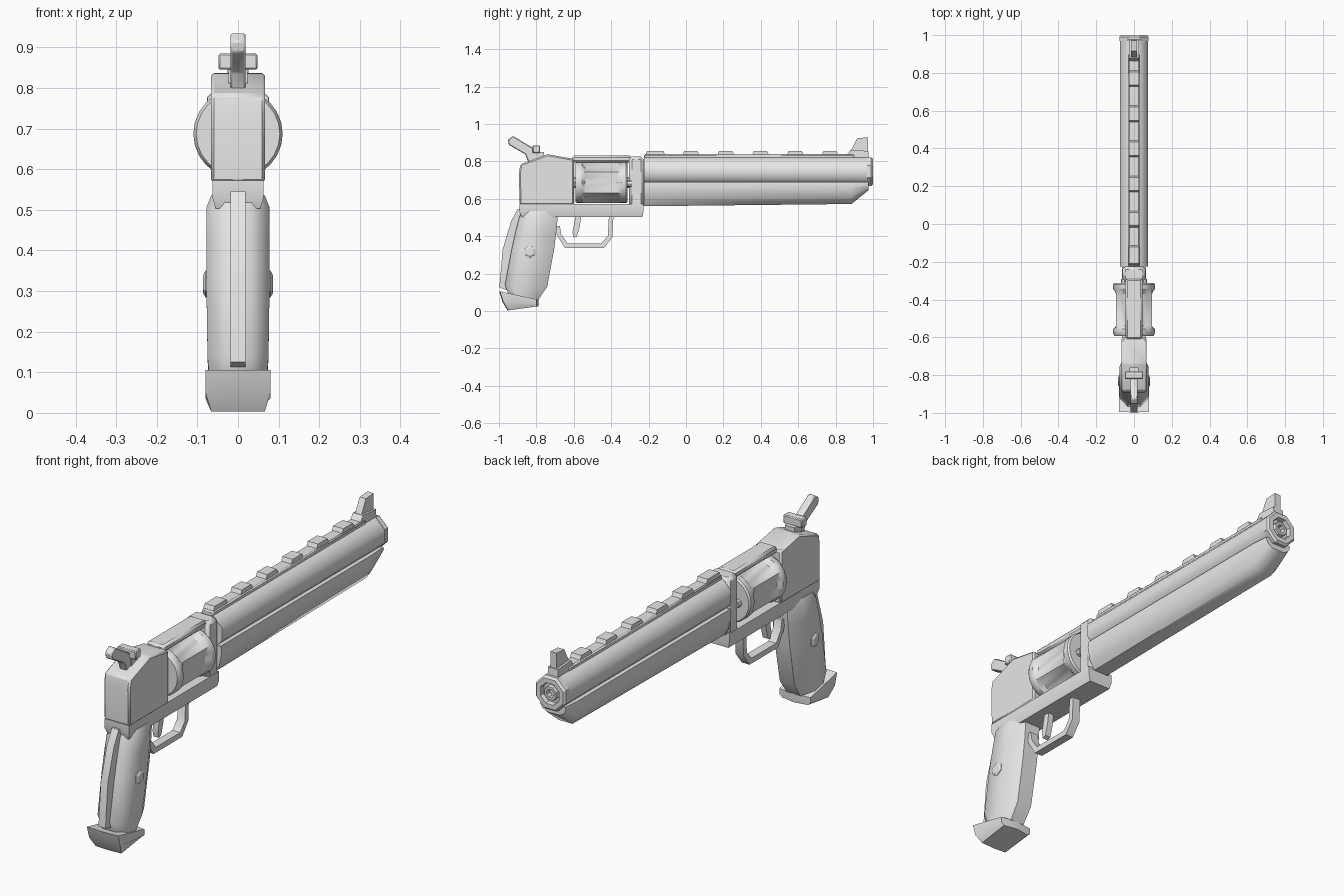
import bpy, bmesh, math
from mathutils import Vector

cube = bpy.data.objects.get("Cube")
if cube:
    bpy.data.objects.remove(cube, do_unlink=True)

steel = bpy.data.materials.new("light_grey")
steel.use_nodes = True
GREY = (0.8, 0.8, 0.8, 1)
steel.diffuse_color = GREY
steel.node_tree.nodes["Principled BSDF"].inputs["Base Color"].default_value = GREY


def finish(name, bm, angle=40, bevel=0):
    bmesh.ops.recalc_face_normals(bm, faces=bm.faces)
    mesh = bpy.data.meshes.new(name)
    bm.to_mesh(mesh)
    bm.free()
    mesh.materials.append(steel)
    obj = bpy.data.objects.new(name, mesh)
    bpy.context.collection.objects.link(obj)
    bpy.ops.object.select_all(action="DESELECT")
    bpy.context.view_layer.objects.active = obj
    obj.select_set(True)
    bpy.ops.object.shade_smooth_by_angle(angle=math.radians(angle))
    if bevel:
        mod = obj.modifiers.new("bevel", "BEVEL")
        mod.width = bevel
        mod.segments = 1
        mod.limit_method = "ANGLE"
    return obj


def loft(name, rings, angle=40, caps=True, bevel=0):
    """Skin equal-length rings of points in order."""
    bm = bmesh.new()
    loops = [[bm.verts.new(p) for p in ring] for ring in rings]
    n = len(loops[0])
    for a, b in zip(loops, loops[1:]):
        for i in range(n):
            j = (i + 1) % n
            bm.faces.new((a[i], a[j], b[j], b[i]))
    if caps:
        bm.faces.new(loops[0])
        bm.faces.new(loops[-1])
    return finish(name, bm, angle, bevel)


def plate(name, profile, half, bevel=0, x=0):
    """Side profile (y, z) extruded across x."""
    return loft(name, [[(x + s * half, y, z) for y, z in profile] for s in (-1, 1)], bevel=bevel)


def box(name, y0, y1, z0, z1, half, bevel=0):
    return plate(name, [(y0, z0), (y1, z0), (y1, z1), (y0, z1)], half, bevel)


def circle(y, r, z, n, turn=0.0):
    return [(r * math.cos(2 * math.pi * (i + turn) / n), y,
             z + r * math.sin(2 * math.pi * (i + turn) / n)) for i in range(n)]


# Frame: rear housing, lower rail, front block and top strap
plate("rear_frame", [(-0.89, 0.567), (-0.60, 0.567), (-0.60, 0.813), (-0.74, 0.838),
                     (-0.885, 0.785), (-0.893, 0.74)], 0.067, 0.008)
loft("lower_frame", [[(-w, y0, z), (w, y0, z), (w, y1, z), (-w, y1, z)]
                     for w, y0, y1, z in ((0.055, -0.88, -0.232, 0.503),
                                          (0.063, -0.89, -0.228, 0.53),
                                          (0.063, -0.89, -0.228, 0.572))])
box("front_block", -0.305, -0.225, 0.55, 0.825, 0.06, 0.015)
box("top_strap", -0.61, -0.29, 0.795, 0.83, 0.045, 0.01)

# Fluted cylinder: six grooves between the full end rings
CYL_Z = 0.687


def flute_ring(y, r, depth):
    ring = []
    for i in range(24):
        a = 2 * math.pi * i / 24
        rr = r - depth * (1.0, 0.75, 0.0, 0.75)[i % 4]
        ring.append((rr * math.cos(a), y, CYL_Z + rr * math.sin(a)))
    return ring


loft("cylinder", [flute_ring(y, r, d) for y, r, d in (
    (-0.592, 0.103, 0), (-0.58, 0.11, 0), (-0.555, 0.11, 0), (-0.54, 0.11, 0.022),
    (-0.37, 0.11, 0.022), (-0.345, 0.11, 0), (-0.32, 0.11, 0), (-0.312, 0.104, 0))], 35)
loft("cylinder_axle", [circle(y, 0.03, CYL_Z, 8) for y in (-0.62, -0.28)])
for side, label in ((1, "left"), (-1, "right")):
    loft("axle_catch_" + label, [[(x + side * 0.05, y, z) for x, y, z in circle(y, 0.018, 0.68, 8)]
                                 for y in (-0.32, -0.29)])

# Barrel: octagonal tube, hollow muzzle ring and tapered underlug
BORE_Z = 0.745
loft("barrel", [circle(y, 0.081, BORE_Z, 8, 0.5) for y in (-0.225, 0.97)], 50)
loft("muzzle_ring", [circle(y, r, BORE_Z, 8, 0.5) for y, r in (
    (0.965, 0.07), (0.968, 0.083), (0.99, 0.083), (1.0, 0.074),
    (1.0, 0.052), (0.98, 0.048), (0.98, 0.036), (0.995, 0.032),
    (0.995, 0.02), (0.90, 0.02))], 30)


def lug_ring(y, z0, z1, scale=1.0):
    half = [(0.07, 0.0), (0.074, 0.25), (0.062, 0.7), (0.036, 1.0)]
    pts = [(x * scale, y, z1 + (z0 - z1) * t) for x, t in half]
    return pts + [(-x, yy, z) for x, yy, z in reversed(pts)]


loft("underlug", [lug_ring(-0.225, 0.56, 0.69), lug_ring(0.885, 0.572, 0.69),
                  lug_ring(0.975, 0.645, 0.69, 0.9)], 50)

# Sight rail with evenly spaced sloped teeth
box("rail_base", -0.225, 0.90, 0.81, 0.838, 0.03, 0.006)
for i in range(6):
    y = -0.16 + 0.186 * i
    a, b = (y - 0.06, y + 0.05) if i == 0 else (y - 0.047, y + 0.047)
    plate("rail_tooth_%d" % (i + 1), [(a, 0.83), (b, 0.83), (b - 0.012, 0.856), (a + 0.012, 0.856)], 0.026)

# Front sight
plate("front_sight_base", [(0.85, 0.82), (0.978, 0.815), (0.975, 0.855), (0.88, 0.862)], 0.026)
plate("front_sight", [(0.88, 0.855), (0.972, 0.855), (0.972, 0.928), (0.915, 0.924)], 0.016)

# Rear sight and hammer
box("rear_sight_bar", -0.82, -0.78, 0.845, 0.885, 0.048, 0.004)
box("rear_sight_stem", -0.815, -0.76, 0.81, 0.85, 0.024)
plate("hammer", [(-0.952, 0.915), (-0.925, 0.936), (-0.81, 0.866), (-0.775, 0.80),
                 (-0.84, 0.79), (-0.86, 0.838), (-0.947, 0.888)], 0.018, 0.004)


# Grip: chamfered sections that lean back towards the butt
def grip_ring(z, back, front, w, drop=0.0):
    half = [(w * 0.45, back, z + drop), (w, back + 0.045, z + drop * 0.7),
            (w, front - 0.07, z), (w * 0.5, front, z)]
    return half + [(-x, y, zz) for x, y, zz in reversed(half)]


loft("grip", [grip_ring(*row) for row in (
    (0.535, -0.88, -0.688, 0.066), (0.505, -0.89, -0.686, 0.078),
    (0.43, -0.91, -0.692, 0.078), (0.33, -0.932, -0.705, 0.078),
    (0.13, -0.968, -0.742, 0.075, 0.01), (0.06, -0.95, -0.79, 0.07, 0.03))], 50)
plate("back_strap", [(-0.90, 0.545), (-0.86, 0.545), (-0.91, 0.32), (-0.95, 0.11),
                     (-0.998, 0.125), (-0.98, 0.33), (-0.935, 0.48)], 0.018)
loft("butt_cap", [[(-w, a, z + 0.02), (-w, b, z2), (0, b + 0.012, z2), (w, b, z2),
                   (w, a, z + 0.02), (0, a - 0.004, z + 0.02)]
                  for w, a, z, b, z2 in ((0.066, -0.95, -0.017, -0.80, 0.024),
                                         (0.08, -0.978, 0.03, -0.80, 0.035),
                                         (0.08, -0.994, 0.085, -0.80, 0.062))], 35)
for side, label in ((1, "left"), (-1, "right")):
    loft("grip_screw_" + label, [
        [(side * x, -0.834 + px * r, 0.317 + (pz - CYL_Z) * r) for px, _, pz in circle(0, 1, CYL_Z, 6, 0.5)]
        for x, r in ((0.07, 0.035), (0.08, 0.033), (0.086, 0.022))], 30)

# Trigger and guard
plate("trigger", [(-0.60, 0.392), (-0.607, 0.42), (-0.59, 0.51), (-0.56, 0.51),
                  (-0.568, 0.45), (-0.583, 0.4)], 0.014)
outer = [(-0.70, 0.455), (-0.69, 0.405), (-0.647, 0.337), (-0.438, 0.337), (-0.393, 0.395), (-0.388, 0.51)]
inner = [(-0.675, 0.455), (-0.667, 0.41), (-0.633, 0.362), (-0.452, 0.362), (-0.418, 0.402), (-0.412, 0.51)]
guard = bmesh.new()
rows = [[guard.verts.new((x, y, z)) for x, (y, z) in ((-0.02, o), (0.02, o), (0.02, i), (-0.02, i))]
        for o, i in zip(outer, inner)]
for a, b in zip(rows, rows[1:]):
    for k in range(4):
        guard.faces.new((a[k], a[(k + 1) % 4], b[(k + 1) % 4], b[k]))
guard.faces.new(rows[0])
guard.faces.new(rows[-1])
finish("trigger_guard", guard)
